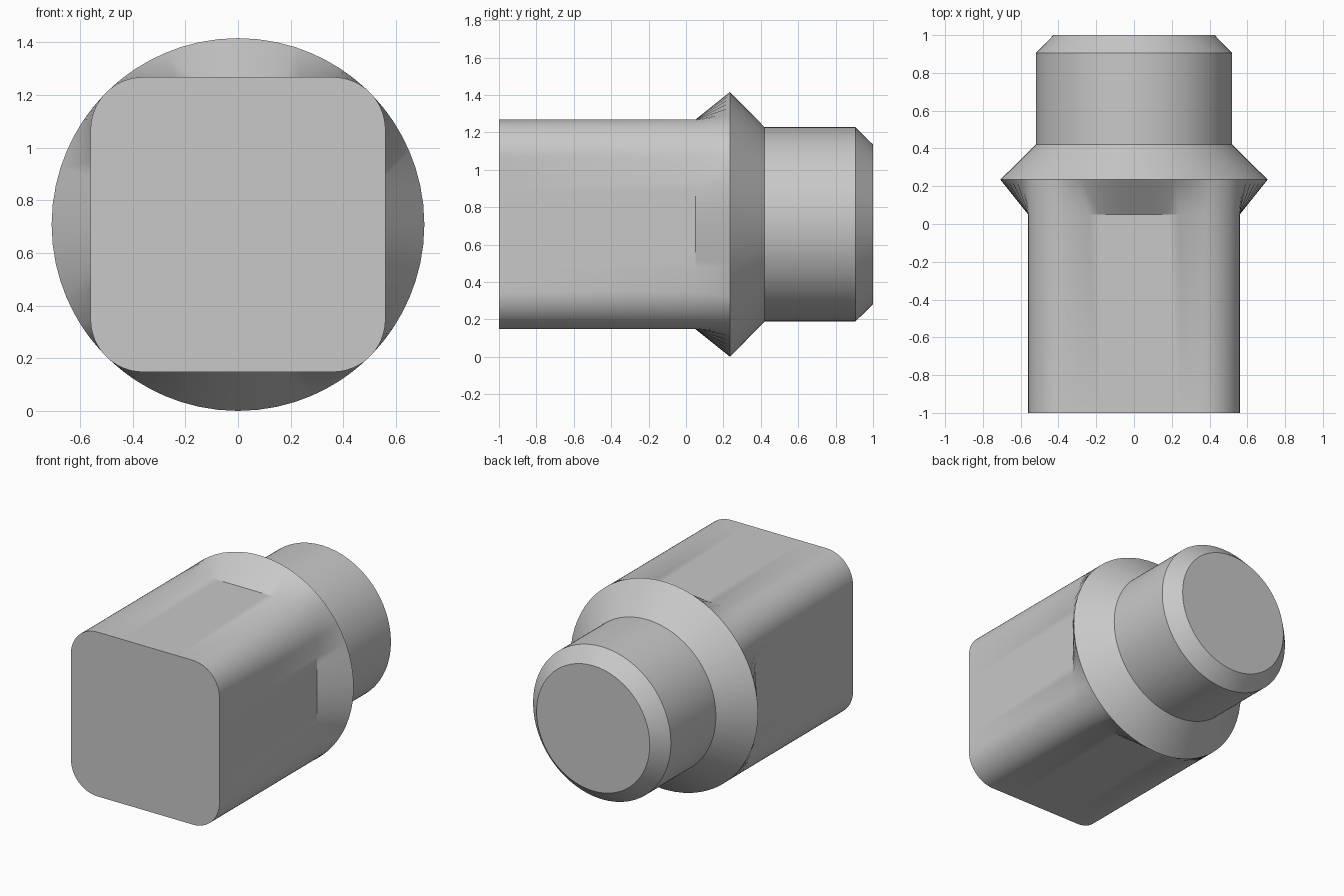
import bpy, bmesh, math

cube = bpy.data.objects.get("Cube")
if cube:
    bpy.data.objects.remove(cube, do_unlink=True)

# Single plain grey material
grey = bpy.data.materials.new("plain_grey")
grey.use_nodes = True
grey.diffuse_color = (0.58, 0.58, 0.58, 1)
grey.node_tree.nodes["Principled BSDF"].inputs["Base Color"].default_value = grey.diffuse_color

CENTRE_Z = 0.708
HALF, CORNER, COLLAR = 0.56, 0.2, 0.708
FLAT_STEPS, ARC_STEPS = 12, 16


def rounded_square():
    """Outline made of four flats, each followed by a rounded corner."""
    inner = HALF - CORNER
    points = []
    for quarter in range(4):
        c, s = math.cos(quarter * math.pi / 2), math.sin(quarter * math.pi / 2)
        side = [(HALF, -inner + 2 * inner * i / FLAT_STEPS) for i in range(FLAT_STEPS)]
        for i in range(ARC_STEPS):
            a = math.pi / 2 * i / ARC_STEPS
            side.append((inner + CORNER * math.cos(a), inner + CORNER * math.sin(a)))
        points += [(x * c - z * s, x * s + z * c) for x, z in side]
    return points


square = rounded_square()


def circle(radius):
    """Round outline whose points line up with the square outline."""
    return [(x * radius / math.hypot(x, z), z * radius / math.hypot(x, z)) for x, z in square]


# Square shank blending into a conical collar and a chamfered round spigot
sections = [(-1, square), (0.05, square), (0.235, circle(COLLAR)),
            (0.42, circle(0.52)), (0.905, circle(0.52)), (1, circle(0.427))]

bm = bmesh.new()
rings = [[bm.verts.new((x, y, z + CENTRE_Z)) for x, z in outline] for y, outline in sections]
for a, b in zip(rings, rings[1:]):
    for i in range(len(a)):
        j = (i + 1) % len(a)
        bm.faces.new((a[i], a[j], b[j], b[i]))
bm.faces.new(rings[0])
bm.faces.new(rings[-1])
bmesh.ops.recalc_face_normals(bm, faces=bm.faces)

mesh = bpy.data.meshes.new("square_to_round_adapter")
bm.to_mesh(mesh)
bm.free()
mesh.materials.append(grey)
adapter = bpy.data.objects.new("square_to_round_adapter", mesh)
bpy.context.collection.objects.link(adapter)

bpy.ops.object.select_all(action="DESELECT")
adapter.select_set(True)
bpy.context.view_layer.objects.active = adapter
bpy.ops.object.shade_smooth_by_angle(angle=math.radians(28))
